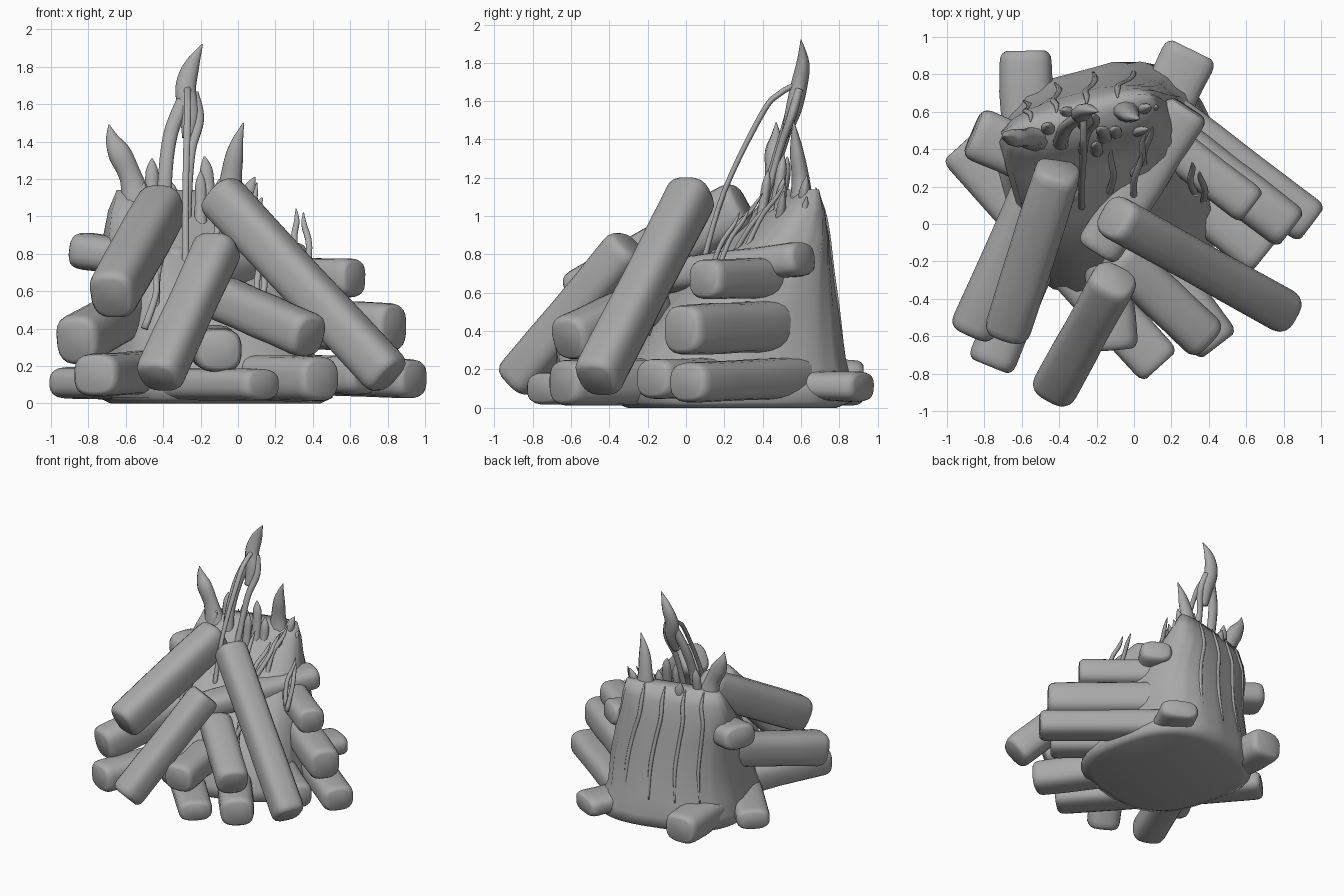
import bpy, bmesh, math, random
from mathutils import Vector

if "Cube" in bpy.data.objects:
    bpy.data.objects.remove(bpy.data.objects["Cube"])

random.seed(4)
grey = bpy.data.materials.new("plain grey")
grey.diffuse_color = (0.4, 0.4, 0.4, 1)
grey.use_nodes = True
grey.node_tree.nodes["Principled BSDF"].inputs["Base Color"].default_value = grey.diffuse_color
UP = Vector((0, 0, 1))


def loft(name, rings):
    """Skin closed rings of equal length and cap both ends."""
    bm = bmesh.new()
    rows = [[bm.verts.new(p) for p in r] for r in rings]
    n = len(rows[0])
    for a, b in zip(rows, rows[1:]):
        for i in range(n):
            j = (i + 1) % n
            bm.faces.new((a[i], a[j], b[j], b[i]))
    bm.faces.new(rows[0][::-1])
    bm.faces.new(rows[-1])
    bmesh.ops.recalc_face_normals(bm, faces=bm.faces)
    me = bpy.data.meshes.new(name)
    bm.to_mesh(me)
    bm.free()
    me.materials.append(grey)
    for p in me.polygons:
        p.use_smooth = True
    ob = bpy.data.objects.new(name, me)
    bpy.context.collection.objects.link(ob)
    return ob


def section(c, u, v, a, b, power=2.0, n=20):
    """Superellipse cross-section around c."""
    pts = []
    for i in range(n):
        t = 2 * math.pi * (i + 0.5) / n
        ct, st = math.cos(t), math.sin(t)
        x = math.copysign(abs(ct) ** (2 / power), ct) * a
        y = math.copysign(abs(st) ** (2 / power), st) * b
        pts.append(c + u * x + v * y)
    return pts


def log(name, start, end, a, b, power=2.9):
    """Squarish log with softly rounded ends; the end point is the outer one."""
    p, q = Vector(start), Vector(end)
    d = (q - p).normalized()
    u = d.cross(UP).normalized()
    v = u.cross(d)
    length = (q - p).length
    rings = []
    soft = ((0, .76), (.01, .88), (.03, .97), (.06, 1))
    steps = [(s, k) for s, k in soft]
    steps += [(length * f, 1 + random.uniform(-.04, .04)) for f in (.3, .5, .7)]
    steps += [(length - s, k) for s, k in reversed(soft)]
    for s, k in steps:
        rings.append(section(p + d * s, u, v, a * k, b * k, power))
    return loft(name, rings)


def spline(pts, t):
    """Catmull-Rom sample of (x, y, z, radius) points."""
    n = len(pts) - 1
    i = min(int(t * n), n - 1)
    f = t * n - i
    p1, p2 = pts[i], pts[i + 1]
    p0, p3 = pts[max(i - 1, 0)], pts[min(i + 2, n)]
    return [.5 * (2 * b + (c - a) * f + (2 * a - 5 * b + 4 * c - d) * f * f
                  + (3 * b - a - 3 * c + d) * f ** 3)
            for a, b, c, d in zip(p0, p1, p2, p3)]


def tongue(name, pts, flat=.75, n=10, steps=20):
    """Curved strand or flame lick following points with a radius each."""
    rings = []
    for k in range(steps + 1):
        x, y, z, r = spline(pts, k / steps)
        x2, y2, z2, _ = spline(pts, min(1, k / steps + .01))
        x1, y1, z1, _ = spline(pts, max(0, k / steps - .01))
        d = Vector((x2 - x1, y2 - y1, z2 - z1)).normalized()
        v = d.cross(Vector((1, 0, 0))).normalized()
        u = v.cross(d)
        r = max(r, .003)
        rings.append(section(Vector((x, y, z)), u, v, r, r * flat, 2, n))
    return loft(name, rings)


# Solid core: foot narrowing to a thin slanted ridge at the back
tilt = math.radians(15)
U = Vector((math.cos(tilt), math.sin(tilt), 0))
V = Vector((-math.sin(tilt), math.cos(tilt), 0))
core = [(0.0, -.12, .24, .54, .52), (.03, -.12, .24, .6, .6),
        (.12, -.14, .24, .58, .6), (.25, -.15, .25, .53, .56),
        (.5, -.16, .31, .5, .46), (.72, -.21, .39, .48, .34),
        (.9, -.27, .49, .45, .21), (1.03, -.28, .54, .42, .13),
        (1.14, -.28, .57, .38, .06)]
rings = []
for z, x, y, a, b in core:
    c = Vector((x, y, z))
    ring = section(c, U, V, a, b, 2.8, 48)
    if .1 < z < 1.1:  # shallow vertical folds
        ring = [c + (p - c) * (1 + .015 * math.sin(i * 2.6)) for i, p in enumerate(ring)]
    rings.append(ring)
loft("fire_core", rings)

# Logs leaning on the front
log("leaning_log_right", (-.11, .04, 1.13), (.81, -.47, .14), .12, .125)
log("leaning_log_middle", (-.1, -.29, .85), (-.43, -.89, .13), .125, .115)
log("leaning_log_left", (-.4, .3, 1.06), (-.68, -.58, .565), .125, .14)
log("short_front_log", (-.1, -.16, .57), (.39, -.62, .355), .125, .12)
log("middle_left_log", (-.48, .3, .55), (-.87, -.58, .33), .125, .135)

# Logs lying on the ground and pointing outwards
log("ground_log_cross", (-.93, .42, .11), (.14, -.76, .1), .13, .085)
log("ground_log_front_left", (-.42, .1, .17), (-.77, -.76, .15), .13, .115)
log("ground_log_front_right", (-.05, 0, .14), (.45, -.65, .13), .13, .12)
log("inner_front_log", (-.15, -.1, .31), (-.1, -.67, .28), .125, .115)
log("ground_log_back_right", (.05, .4, .12), (.31, .93, .11), .15, .08)
log("ground_log_back_left", (-.57, .2, .14), (-.58, .925, .13), .14, .12)

# Stack on the right side
log("right_log_top", (.0, .57, .68), (.63, .09, .67), .11, .105)
log("right_log_middle", (.1, .54, .43), (.84, -.03, .405), .125, .13)
log("right_log_bottom", (.13, .62, .16), (.95, .0, .13), .125, .105)
log("right_log_inner", (.1, .3, .16), (.69, -.18, .15), .12, .105)

# High logs crossing the top of the pile
log("high_cross_log", (-.2, -.15, .68), (.29, .62, .78), .125, .09)
log("high_left_log", (-.25, .23, .74), (-.86, .49, .82), .145, .1)

# Large flames
tongue("tall_flame", [(-.27, .52, 1.42, .03), (-.26, .56, 1.55, .055),
                      (-.28, .59, 1.68, .058), (-.25, .61, 1.8, .045), (-.19, .6, 1.92, .003)])
tongue("left_flame", [(-.52, .46, 1.0, .11), (-.57, .46, 1.2, .065),
                      (-.63, .46, 1.33, .065), (-.67, .47, 1.41, .04), (-.69, .47, 1.49, .003)])
tongue("right_flame", [(-.04, .6, 1.0, .1), (-.04, .6, 1.17, .065),
                       (-.02, .58, 1.32, .05), (.0, .57, 1.41, .03), (.03, .56, 1.5, .003)])

# Strands feeding the tall flame
tongue("flame_strand_left", [(-.39, .42, .95, .05), (-.39, .45, 1.2, .04),
                             (-.36, .52, 1.44, .04), (-.29, .57, 1.62, .04)])
tongue("flame_strand_right", [(-.28, .33, .8, .03), (-.27, .42, 1.1, .025),
                              (-.25, .49, 1.35, .025), (-.21, .55, 1.52, .03), (-.24, .59, 1.66, .03)])
tongue("flame_strand_front", [(-.28, .08, .72, .02), (-.28, .2, 1.13, .018),
                              (-.27, .4, 1.54, .02), (-.27, .49, 1.64, .02), (-.27, .58, 1.69, .02)])

# Small flame tips along the ridge: x, y, tip height, radius, lean
for i, (x, y, z, r, lean) in enumerate([
        (-.46, .52, 1.31, .035, .0), (-.17, .5, 1.32, .035, -.01), (-.2, .42, 1.24, .03, .0),
        (-.36, .6, 1.2, .04, -.02), (.06, .62, 1.21, .035, .03), (.1, .62, 1.1, .03, .03),
        (-.52, .42, 1.18, .03, .02), (-.1, .5, 1.2, .035, .0), (.04, .5, 1.13, .03, .04)]):
    tongue(f"small_flame_{i + 1}", [(x - lean, y - .06, z - .4, r * 1.3), (x - lean, y - .02, z - .2, r * 1.1),
                                    (x, y, z - .07, r), (x + lean, y + .01, z, .004)], steps=12)

# Thin wisps between the logs: start and end points
for i, (p, q) in enumerate([
        ((.33, .16, .7), (.31, .33, 1.04)), ((.37, .12, .68), (.35, .28, 1.02)),
        ((.12, -.2, .38), (.12, .02, .86)), ((.07, -.22, .4), (.16, -.05, .78)),
        ((-.44, -.15, .42), (-.38, .05, .95)), ((-.5, -.2, .4), (-.42, -.05, .75)),
        ((.05, .3, .8), (.1, .52, 1.18)), ((-.02, .25, .8), (.06, .48, 1.12)),
        ((.0, .12, .75), (.04, .38, 1.08)), ((-.14, .15, .75), (-.12, .4, 1.12))]):
    a, b = Vector(p), Vector(q)
    m = a.lerp(b, .5) + Vector((.02 if i % 2 else -.02, -.02, 0))
    tongue(f"wisp_{i + 1}", [(*a, .02), (*m, .018), (*a.lerp(b, .8), .016), (*b, .003)], n=8, steps=10)

# A few thin ribs running down the back sheet
for i, s in enumerate((-.6, -.25, .15, .55)):
    pts = []
    for z, x, y, a, b in reversed(core[3:8]):
        k = (1 - abs(s) ** 2.8) ** (1 / 2.8)
        c = Vector((x, y, z)) + U * a * s + V * b * k
        pts.append((c.x, c.y, c.z, .016 if z > .3 else .006))
    x, y, z, r = pts[0]
    pts.insert(0, (x, y - .04, z + .12, .004))
    tongue(f"back_rib_{i + 1}", pts, n=8)
